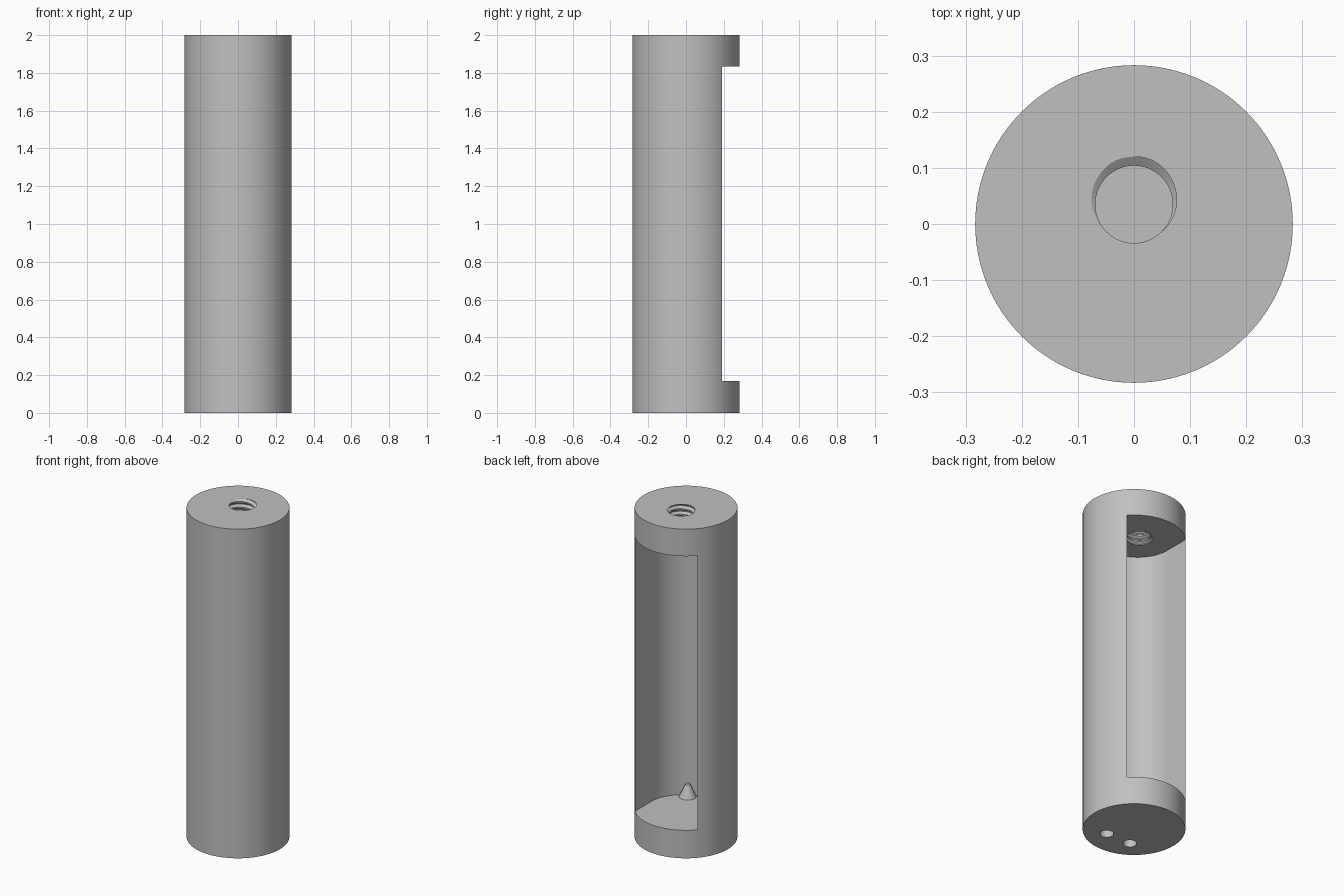
import bpy
import bmesh
from math import cos, sin, pi, tau

if "Cube" in bpy.data.objects:
    bpy.data.objects.remove(bpy.data.objects["Cube"], do_unlink=True)

RADIUS, HEIGHT = 0.283, 2.0
FLOOR, CEILING = 0.17, 1.835
AXIS_Y = 0.035              # cavity and threaded hole share this axis
CAVITY_R = 0.21
MINOR, MAJOR, PITCH = 0.069, 0.085, 0.034
PIN_X, PIN_Y = 0.083, -0.135

grey = bpy.data.materials.new("plain grey")
grey.use_nodes = True
grey.diffuse_color = (0.53, 0.53, 0.53, 1)
grey.node_tree.nodes["Principled BSDF"].inputs["Base Color"].default_value = (0.53, 0.53, 0.53, 1)


def finish(name, bm):
    bmesh.ops.recalc_face_normals(bm, faces=bm.faces)
    mesh = bpy.data.meshes.new(name)
    bm.to_mesh(mesh)
    bm.free()
    mesh.materials.append(grey)
    obj = bpy.data.objects.new(name, mesh)
    bpy.context.collection.objects.link(obj)
    return obj


def frustum(name, x, y, z0, z1, r0, r1, sides):
    bm = bmesh.new()
    bmesh.ops.create_cone(bm, cap_ends=True, segments=sides,
                          radius1=r0, radius2=r1, depth=z1 - z0)
    bmesh.ops.translate(bm, verts=bm.verts, vec=(x, y, (z0 + z1) / 2))
    return finish(name, bm)


def prism(name, outline, z0, z1):
    bm = bmesh.new()
    face = bm.faces.new([bm.verts.new((x, y, z0)) for x, y in outline])
    top = bmesh.ops.extrude_face_region(bm, geom=[face])["geom"]
    bmesh.ops.translate(bm, vec=(0, 0, z1 - z0),
                        verts=[v for v in top if isinstance(v, bmesh.types.BMVert)])
    return finish(name, bm)


def threaded_rod(name, x, y, top, turns=10, cols=48):
    # Helical grid: four profile points per pitch, stepping one pitch at the seam
    profile = [(0.0, MINOR), (0.25, MINOR), (0.56, MAJOR), (0.69, MAJOR)]
    step, rows = len(profile), turns * len(profile)
    start = top - 7.875 * PITCH
    bm = bmesh.new()
    grid = []
    for j in range(cols):
        a = tau * j / cols
        count = rows + (step if j == 0 else 0)
        column = []
        for k in range(count + 1):
            frac, r = profile[k % step]
            z = start + PITCH * (k // step + frac + j / cols)
            column.append(bm.verts.new((x + r * cos(a), y + r * sin(a), z)))
        grid.append(column)
    for j in range(cols):
        shift = step if j == cols - 1 else 0
        right = grid[(j + 1) % cols]
        for k in range(rows):
            bm.faces.new((grid[j][k], right[k + shift],
                          right[k + 1 + shift], grid[j][k + 1]))
    # Close both ends with a fan
    for end in (0, rows):
        ring = [column[end] for column in grid]
        ring += [grid[0][end + k] for k in range(step, 0, -1)]
        hub = bm.verts.new((x, y, start + PITCH * (end / step + 0.5)))
        for i, v in enumerate(ring):
            bm.faces.new((v, ring[(i + 1) % len(ring)], hub))
    return finish(name, bm)


def cut(target, cutter):
    mod = target.modifiers.new("cut", 'BOOLEAN')
    mod.operation = 'DIFFERENCE'
    mod.solver = 'EXACT'
    mod.object = cutter
    bpy.context.view_layer.objects.active = target
    bpy.ops.object.modifier_apply(modifier=mod.name)
    bpy.data.objects.remove(cutter, do_unlink=True)


# Tube body
body = frustum("tube_body", 0, 0, 0, HEIGHT, RADIUS, RADIUS, 128)

# U-shaped cavity, open at the back
arc = [(CAVITY_R * cos(pi + pi * i / 48), AXIS_Y + CAVITY_R * sin(pi + pi * i / 48))
       for i in range(49)]
cut(body, prism("cavity_cutter", arc + [(CAVITY_R, 0.5), (-CAVITY_R, 0.5)], FLOOR, CEILING))

# Threaded hole through the top
cut(body, threaded_rod("thread_cutter", 0, AXIS_Y, HEIGHT))

# Blind holes underneath, each topped by a small cone on the cavity floor
parts = [body]
for side, label in ((1, "left"), (-1, "right")):
    cut(body, frustum("hole_cutter", side * PIN_X, PIN_Y, -0.1, 0.15, 0.038, 0.038, 32))
    parts.append(frustum(label + "_floor_cone", side * PIN_X, PIN_Y,
                         FLOOR - 0.005, FLOOR + 0.075, 0.05, 0.014, 32))

# Smooth curved walls, sharp rims
bpy.ops.object.select_all(action='DESELECT')
for part in parts:
    part.select_set(True)
bpy.context.view_layer.objects.active = body
bpy.ops.object.shade_smooth_by_angle(angle=pi / 6)
